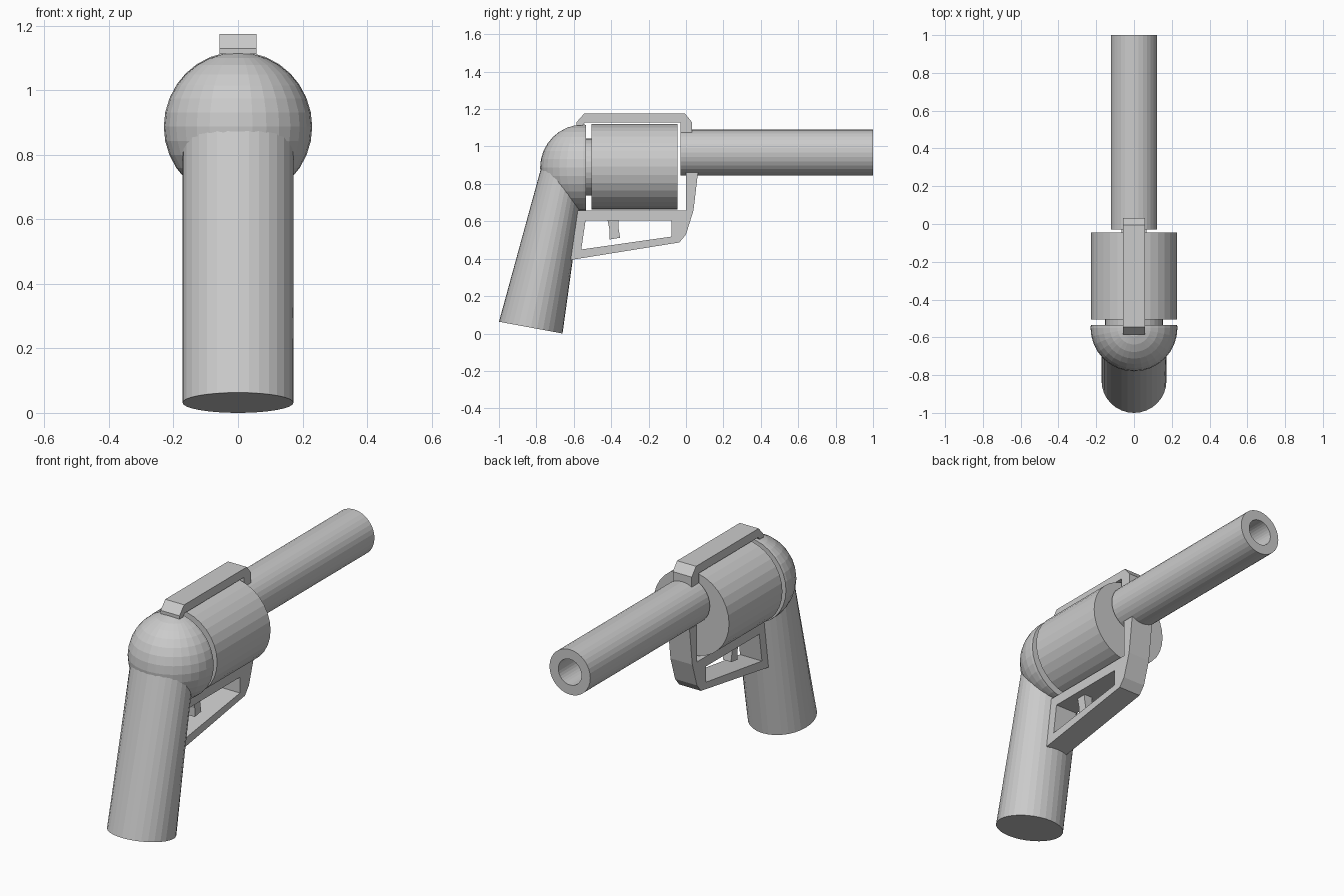
import bpy, bmesh, math
from mathutils import Vector

cube = bpy.data.objects.get("Cube")
if cube:
    bpy.data.objects.remove(cube, do_unlink=True)

SIDES = 32
metal = bpy.data.materials.new("plain_grey")
metal.use_nodes = True
GREY = (0.6, 0.6, 0.6, 1)
metal.diffuse_color = GREY
metal.node_tree.nodes["Principled BSDF"].inputs["Base Color"].default_value = GREY


def finish(name, bm):
    bmesh.ops.recalc_face_normals(bm, faces=bm.faces)
    mesh = bpy.data.meshes.new(name)
    bm.to_mesh(mesh)
    bm.free()
    mesh.materials.append(metal)
    obj = bpy.data.objects.new(name, mesh)
    bpy.context.collection.objects.link(obj)
    return obj


def ring(bm, centre, axis_a, axis_b):
    """Elliptical loop of vertices around a centre."""
    verts = []
    for i in range(SIDES):
        a = math.tau * i / SIDES
        verts.append(bm.verts.new(centre + axis_a * math.cos(a) + axis_b * math.sin(a)))
    return verts


def bridge(bm, lower, upper):
    for i in range(SIDES):
        j = (i + 1) % SIDES
        bm.faces.new((lower[i], lower[j], upper[j], upper[i]))


def cylinder(name, y0, y1, z, radius, bore=0):
    """Cylinder along y, optionally hollow."""
    bm = bmesh.new()

    def loop(y, r):
        return ring(bm, Vector((0, y, z)), Vector((r, 0, 0)), Vector((0, 0, r)))

    back, front = loop(y0, radius), loop(y1, radius)
    bridge(bm, back, front)
    if bore:
        inner_back, inner_front = loop(y0, bore), loop(y1, bore)
        bridge(bm, inner_back, inner_front)
        bridge(bm, back, inner_back)
        bridge(bm, front, inner_front)
    else:
        bm.faces.new(back)
        bm.faces.new(front)
    return finish(name, bm)


def plate(name, outline, half, hole=None):
    """Side profile (y, z) given thickness in x; hole matches outline point for point."""
    bm = bmesh.new()
    sides = []
    for x in (-half, half):
        sides.append([[bm.verts.new((x, y, z)) for y, z in pts]
                      for pts in (outline, hole) if pts])
    for loops in zip(*sides):
        left, right = loops
        for i in range(len(left)):
            j = (i + 1) % len(left)
            bm.faces.new((left[i], left[j], right[j], right[i]))
    for loops in sides:
        if hole:
            outer, inner = loops
            for i in range(len(outer)):
                j = (i + 1) % len(outer)
                bm.faces.new((outer[i], outer[j], inner[j], inner[i]))
        else:
            bm.faces.new(loops[0])
    return finish(name, bm)


# Barrel and rotating drum
cylinder("barrel", -0.03, 1.0, 0.967, 0.123, bore=0.07)
cylinder("drum", -0.505, -0.045, 0.892, 0.228)
cylinder("drum_neck", -0.56, -0.48, 0.89, 0.153)

# Rounded rear housing: sphere sliced flat at the front
bm = bmesh.new()
bmesh.ops.create_uvsphere(bm, u_segments=SIDES, v_segments=SIDES // 2, radius=0.23)
bmesh.ops.translate(bm, verts=bm.verts, vec=(0, -0.55, 0.887))
cut = bmesh.ops.bisect_plane(bm, geom=bm.verts[:] + bm.edges[:] + bm.faces[:],
                             plane_co=(0, -0.535, 0), plane_no=(0, 1, 0), clear_outer=True)
rim = [e for e in cut["geom_cut"] if isinstance(e, bmesh.types.BMEdge)]
bmesh.ops.holes_fill(bm, edges=rim)
finish("rear_housing", bm)

# Slanted grip, narrowing in depth towards the housing
bm = bmesh.new()
loops = []
for rear, fore in (((-1.0, 0.063), (-0.66, 0.0)), ((-0.746, 0.99), (-0.555, 0.76))):
    a, b = Vector((0, *rear)), Vector((0, *fore))
    loops.append(ring(bm, (a + b) / 2, Vector((0.172, 0, 0)), (b - a) / 2))
    bm.faces.new(loops[-1])
bridge(bm, *loops)
finish("grip", bm)

# Top strap over the drum
plate("top_strap", [(-0.585, 1.112), (-0.585, 1.13), (-0.545, 1.175), (-0.005, 1.175),
                    (0.032, 1.13), (0.032, 1.075), (-0.03, 1.075), (-0.03, 1.128),
                    (-0.54, 1.128), (-0.555, 1.112)], 0.057)

# Lower frame with trigger guard opening, and the strut up to the barrel
plate("trigger_guard", [(-0.59, 0.658), (0.04, 0.658), (0, 0.53), (-0.035, 0.487), (-0.625, 0.392)],
      0.066, hole=[(-0.537, 0.604), (-0.077, 0.604), (-0.077, 0.56), (-0.077, 0.518), (-0.56, 0.449)])
plate("front_strut", [(0, 0.658), (0, 0.86), (0.064, 0.86), (0.04, 0.658)], 0.066)
plate("trigger", [(-0.42, 0.61), (-0.362, 0.61), (-0.362, 0.57), (-0.352, 0.512), (-0.408, 0.503),
                  (-0.408, 0.55)], 0.025)
